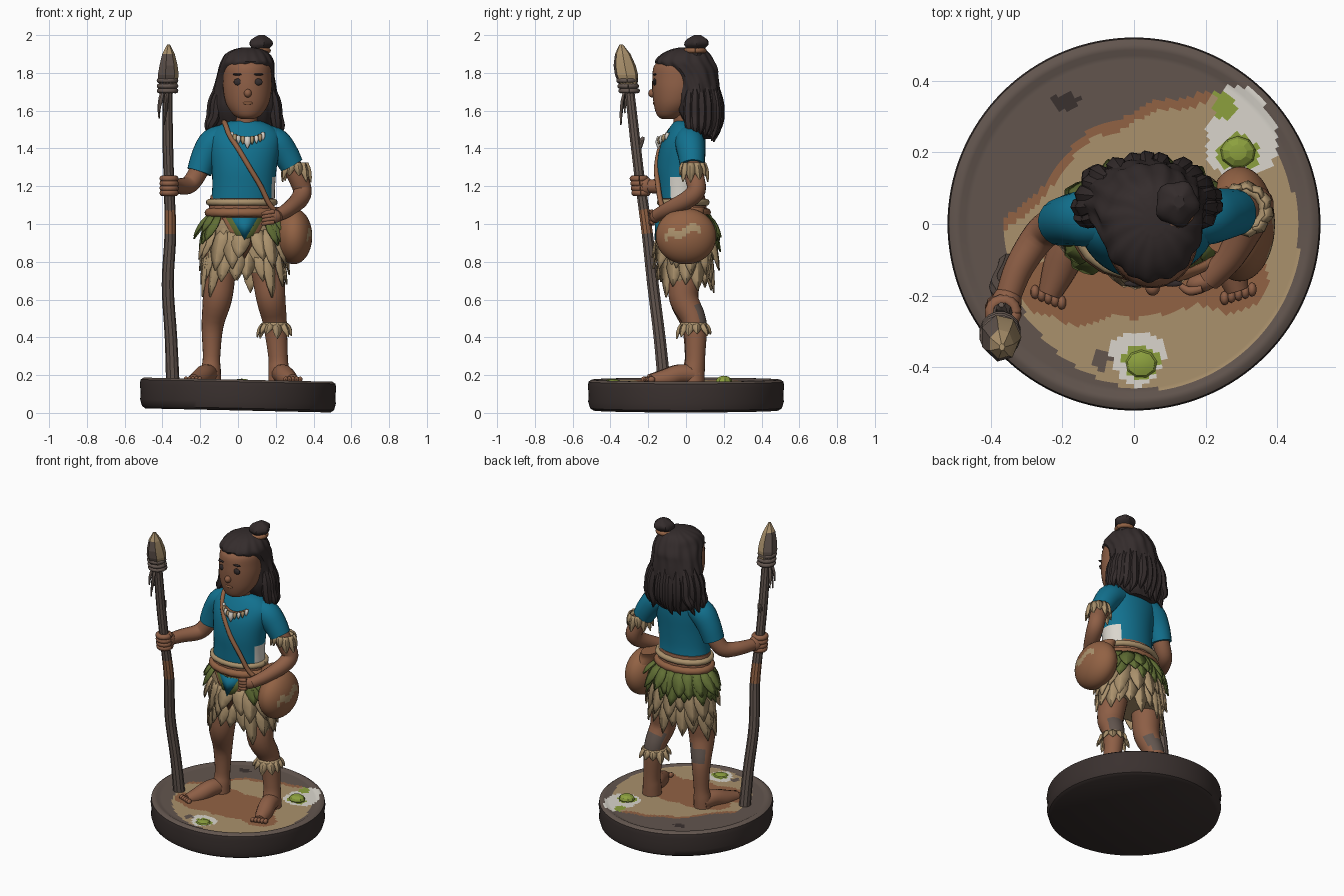
import bpy, bmesh, math, random
from math import sin, cos, pi, radians
from mathutils import Vector, Matrix, Quaternion

random.seed(4)


def mat(name, r, g, b):
    m = bpy.data.materials.new(name)
    m.diffuse_color = [((c / 255 + .055) / 1.055) ** 2.4 for c in (r, g, b)] + [1]
    return m


SKIN = mat("skin brown", 142, 95, 70)
TEAL = mat("teal cloth", 18, 114, 144)
HAIR = mat("dark hair", 52, 44, 44)
GREEN = mat("leaf green", 96, 110, 52)
TAN = mat("dry grass tan", 170, 145, 108)
STONE = mat("grey brown wood", 98, 85, 78)
WHITE = mat("bone white", 218, 214, 205)
EARTH = mat("red brown earth", 146, 98, 68)
DARK = mat("dark base", 58, 49, 47)
MOSS = mat("moss green", 140, 160, 62)


def finish(name, bm, mats, rule=None, angle=50, normals=True):
    mats = mats if isinstance(mats, list) else [mats]
    if normals:
        bmesh.ops.recalc_face_normals(bm, faces=bm.faces)
    bm.normal_update()
    for f in bm.faces:
        f.smooth = True
        if rule:
            f.material_index = rule(f.calc_center_median(), f.normal)
    me = bpy.data.meshes.new(name)
    bm.to_mesh(me)
    bm.free()
    me.set_sharp_from_angle(angle=radians(angle))
    for m in mats:
        me.materials.append(m)
    ob = bpy.data.objects.new(name, me)
    bpy.context.collection.objects.link(ob)
    return ob


def catmull(pts, sub):
    P, out = [pts[0]] + list(pts) + [pts[-1]], []
    for i in range(len(pts) - 1):
        for k in range(sub):
            t = k / sub
            out.append(tuple(.5 * (2 * q + (r - p) * t + (2 * p - 5 * q + 4 * r - s) * t * t
                                   + (3 * q - p - 3 * r + s) * t ** 3) for p, q, r, s in zip(*P[i:i + 4])))
    return out + [pts[-1]]


def skin(name, rings, mats, rule=None, angle=50):
    bm = bmesh.new()
    V = [[bm.verts.new(p) for p in r] for r in rings]
    n = len(V[0])
    for a, b in zip(V, V[1:]):
        for i in range(n):
            bm.faces.new((a[i], a[(i + 1) % n], b[(i + 1) % n], b[i]))
    bm.faces.new(V[0][::-1])
    bm.faces.new(V[-1])
    return finish(name, bm, mats, rule, angle)


def loft(name, rows, mats, rule=None, n=40, sub=4, wave=None, angle=50):
    """Stack of horizontal ellipses: (z, cx, cy, rx, ry)."""
    rings = []
    for z, cx, cy, rx, ry in catmull(rows, sub):
        ring = []
        for i in range(n):
            a = 2 * pi * i / n
            w = wave(a, z) if wave else 1
            ring.append((cx + rx * w * cos(a), cy + ry * w * sin(a), z))
        rings.append(ring)
    return skin(name, rings, mats, rule, angle)


def tube(name, pts, mats, rule=None, n=14, sub=4, angle=50):
    """Round limb along points (x, y, z, radius)."""
    P = catmull(pts, sub)
    C = [Vector(p[:3]) for p in P]
    rings, q, last = [], Quaternion(), Vector((0, 0, 1))
    for i, p in enumerate(P):
        t = (C[min(i + 1, len(C) - 1)] - C[max(i - 1, 0)]).normalized()
        q = last.rotation_difference(t) @ q
        last = t
        rings.append([C[i] + q @ Vector((cos(2 * pi * k / n), sin(2 * pi * k / n), 0)) * p[3] for k in range(n)])
    return skin(name, rings, mats, rule, angle)


def blob(name, c, r, mats, turn=0, rule=None, u=24, v=14, angle=50):
    bm = bmesh.new()
    M = Matrix.Translation(c) @ Matrix.Rotation(radians(turn), 4, 'Z') @ Matrix.Diagonal((*r, 1))
    bmesh.ops.create_uvsphere(bm, u_segments=u, v_segments=v, radius=1, matrix=M)
    return finish(name, bm, mats, rule, angle)


def ring(name, c, rx, ry, r, mats):
    pts = [(c[0] + rx * cos(2 * pi * i / 32), c[1] + ry * sin(2 * pi * i / 32), c[2], r * (1 + .12 * (i % 2)))
           for i in range(33)]
    return tube(name, pts, mats, n=10, sub=1)


def fringe(name, c, rx, ry, count, length, width, flare, material, start=0, stop=360, jitter=.25):
    """Row of pointed, folded leaves hanging around an ellipse."""
    bm = bmesh.new()
    for k in range(count):
        a = radians(start + (stop - start) * (k + .5) / count) + random.uniform(-.06, .06)
        out, side = Vector((cos(a), sin(a), 0)), Vector((-sin(a), cos(a), 0))
        base = Vector((c[0] + rx * cos(a), c[1] + ry * sin(a), c[2]))
        L, fl = (v * random.uniform(1 - jitter, 1 + jitter) for v in (length, flare))
        lean, rows = random.uniform(-.12, .12) * L, []
        for t, w in ((0, .7), (.25, 1), (.5, 1), (.75, .65), (1, .06)):
            p = base + out * (fl * t ** .8) - Vector((0, 0, L * t)) + side * lean * t
            rows.append([bm.verts.new(p + side * width * w * s / 2 + out * (.012 * w * (s == 0)))
                         for s in (-1, 0, 1)])
        for p, q in zip(rows, rows[1:]):
            for s in (0, 1):
                bm.faces.new((p[s], q[s], q[s + 1], p[s + 1]))
    ob = finish(name, bm, material, angle=25, normals=False)
    m = ob.modifiers.new("thickness", 'SOLIDIFY')
    m.thickness = .008
    return ob


# Round base: slightly tilted disc with a painted top
def inside(x, y, cx, cy, rx, ry):
    a = math.atan2(y - cy, x - cx)
    return ((x - cx) / rx) ** 2 + ((y - cy) / ry) ** 2 < 1 + .15 * sin(3 * a + 9 * cx) + .06 * sin(7 * a)


def base_rule(c, n):
    x, y = c.x, c.y
    if n.z < .5 or c.z < .1:
        return 0
    if inside(x, y, .29, .2, .06, .05) or inside(x, y, .25, .33, .03, .04) or inside(x, y, .02, -.385, .05, .045):
        return 4
    if inside(x, y, .3, .25, .1, .13) or inside(x, y, .01, -.37, .075, .075):
        return 5
    if inside(x, y, -.09, -.38, .025, .03):
        return 1
    if inside(x, y, -.19, .34, .04, .025):
        return 0
    edge = min(1.08 * (x + .36), .28 + .33 * (x + .1)) + .012 * sin(30 * x)
    if ((x - .05) / .41) ** 2 + ((y + .03) / .43) ** 2 > 1 or y > edge:
        return 1
    if y > edge - .03 or any(inside(x, y, *e) for e in ((-.17, -.18, .14, .1), (.27, -.15, .1, .1),
                                                        (0, -.06, .28, .15), (0, -.2, .2, .06))):
        return 3
    return 2


profile = [(.001, .013), (.49, .013), (.508, .025), (.518, .06), (.515, .1), (.52, .14), (.516, .165), (.5, .176), (.485, .176)]
profile += [(.47 - .0118 * i, .168) for i in range(40)]
skin("base", [[(r * cos(pi * i / 64), r * sin(pi * i / 64), z - .022 * r * cos(pi * i / 64)) for i in range(128)]
              for r, z in profile], [DARK, STONE, TAN, EARTH, MOSS, WHITE], base_rule, 40)
blob("moss_clump", (.29, .2, .167), (.05, .045, .03), MOSS, u=9, v=6, angle=20)
blob("moss_clump_front", (.02, -.39, .167), (.045, .04, .014), MOSS, u=9, v=6, angle=20)

# Legs and feet
back_patch = lambda c, n: 1 if n.y > .5 and .46 < c.z < .57 else 0
for side, leg, aim in (
        ("left", [(-.08, 0, .95, .09), (-.1, -.01, .72, .085), (-.11, -.01, .6, .077), (-.135, .035, .46, .058),
                  (-.14, .04, .3, .046), (-.143, .035, .23, .052), (-.145, .03, .16, .055)], (-.09, -.225)),
        ("right", [(.12, 0, .95, .09), (.16, -.01, .72, .085), (.175, -.01, .6, .077), (.195, .045, .48, .064),
                   (.212, .05, .3, .052), (.215, .045, .23, .055), (.218, .04, .16, .058)], (.07, -.225))):
    tube(side + "_leg", leg, [SKIN, STONE], back_patch, n=20)
    x, y = leg[-1][:2]
    tip = (x + aim[0], y + aim[1])
    tube(side + "_foot", [(x, y + .02, .2, .05), (x + aim[0] * .3, y + aim[1] * .3, .205, .052),
                          (x + aim[0] * .65, y + aim[1] * .65, .182, .05), (*tip, .172, .033)], SKIN)
    d = Vector(aim).normalized()
    for k in range(-2, 3):
        off = Vector((-d.y, d.x)) * k * .02
        blob(side + "_toe", (tip[0] + off.x + d.x * .01, tip[1] + off.y + d.y * .01, .177),
             (.013, .02, .016), SKIN, u=10, v=6)

# Knee band
ring("knee_band", (.195, .04, .465), .06, .06, .013, TAN)
fringe("knee_fringe", (.195, .04, .475), .063, .063, 11, .07, .05, .03, TAN)

# Hips, skirt layers and front cloth
loft("hips", [(.84, .03, 0, .15, .1), (.95, .025, -.01, .19, .125), (1.04, .02, -.012, .178, .125),
              (1.1, .02, -.015, .172, .122), (1.15, .02, -.015, .165, .115)], [SKIN, TAN],
     lambda c, n: 1 if c.z < 1.02 else 0)
loft("under_skirt", [(.74, .03, -.005, .2, .125), (.85, .03, -.005, .21, .135), (.98, .025, -.01, .19, .125)], TAN, n=48,
     wave=lambda a, z: 1 + .04 * sin(14 * a))
fringe("grass_skirt_lower", (.03, 0, .86), .195, .125, 20, .2, .09, .03, TAN)
fringe("grass_skirt_upper", (.03, 0, .97), .195, .128, 18, .2, .1, .045, TAN)
fringe("leaf_skirt", (.025, -.005, 1.045), .178, .125, 19, .16, .095, .06, GREEN, -50, 230)
fringe("leaf_skirt_outer", (.025, -.005, 1.05), .18, .127, 13, .12, .09, .07, GREEN, -35, 215)
for nm, off, ln, wd, m in (("brown", 0, .22, .24, EARTH), ("green", .008, .175, .2, GREEN), ("blue", .016, .12, .14, TEAL)):
    bm = bmesh.new()
    v = [bm.verts.new(p) for p in ((.035 - wd / 2, -.125 - off, 1.035), (.035, -.15 - off, 1.035 - ln),
                                   (.035 + wd / 2, -.125 - off, 1.035), (.035, -.148 - off, 1.035))]
    bm.faces.new((v[0], v[1], v[3]))
    bm.faces.new((v[3], v[1], v[2]))
    finish("front_cloth_" + nm, bm, m, normals=False).modifiers.new("thickness", 'SOLIDIFY').thickness = .008
ring("rope_belt", (.02, -.015, 1.115), .173, .123, .017, TAN)
ring("hip_band", (.02, -.013, 1.06), .175, .123, .022, EARTH)

# Shirt, sleeves and neck
loft("shirt", [(1.135, .027, -.025, .168, .122), (1.2, .03, -.028, .166, .122), (1.3, .033, -.028, .172, .126),
               (1.4, .036, -.018, .185, .122), (1.47, .037, -.005, .185, .105), (1.52, .038, .002, .14, .082),
               (1.545, .04, 0, .08, .06)], [TEAL, WHITE],
     lambda c, n: 1 if n.x > .6 and 1.13 < c.z < 1.25 and c.y > -.08 else 0)
tube("left_sleeve", [(-.06, .01, 1.46, .07), (-.13, .015, 1.43, .078), (-.175, .012, 1.36, .072), (-.205, .005, 1.275, .066)], TEAL, n=20)
tube("right_sleeve", [(.13, .015, 1.46, .07), (.2, .02, 1.43, .078), (.25, .028, 1.37, .072), (.285, .032, 1.31, .064)], TEAL, n=20)
tube("neck", [(.04, 0, 1.5, .07), (.045, -.01, 1.55, .058), (.05, -.02, 1.63, .058)], SKIN)

# Arms and hands
tube("left_arm", [(-.18, .01, 1.34, .052), (-.225, -.005, 1.25, .05), (-.265, -.035, 1.205, .047),
                  (-.32, -.12, 1.2, .041), (-.35, -.2, 1.2, .036)], SKIN, n=16)
blob("left_palm", (-.355, -.215, 1.2), (.042, .042, .05), SKIN)
for k in range(4):
    ring("left_finger", (-.365, -.243 - .12 * (k - 1.5) * .025, 1.165 + k * .025), .034, .034, .016, SKIN)
tube("right_arm", [(.26, .03, 1.35, .052), (.315, .045, 1.25, .052), (.34, .055, 1.18, .05), (.325, .01, 1.13, .048),
                   (.27, -.09, 1.08, .04), (.21, -.155, 1.045, .034)], SKIN, n=16)
blob("right_palm", (.19, -.162, 1.04), (.045, .028, .035), SKIN, 15)
for k in range(4):
    z = 1.065 - k * .018
    tube("right_finger", [(.19, -.18, z, .013), (.155, -.187, z - .005, .013), (.13, -.172, z - .012, .009)], SKIN, n=8)
ring("arm_band", (.31, .04, 1.3), .052, .052, .013, TAN)
fringe("arm_band_fringe", (.308, .04, 1.325), .058, .058, 11, .085, .05, .02, TAN)

# Bag, strap and necklace
blob("bag", (.295, 0, .935), (.098, .16, .148), [EARTH, TAN], 0,
     lambda c, n: 1 if n.x > .2 and abs(c.z - .965 - .3 * c.y - .015 * sin(60 * c.y)) < .022 and -.11 < c.y < .08 else 0, 48, 32)
loft("bag_neck", [(1.02, .27, .01, .07, .1), (1.06, .25, .01, .055, .085), (1.09, .24, .01, .05, .09)], EARTH)
tube("strap", [(-.075, .04, 1.53, .014), (-.07, -.04, 1.535, .014), (-.045, -.1, 1.47, .014), (0, -.138, 1.4, .014),
               (.06, -.156, 1.3, .014), (.12, -.148, 1.2, .014), (.17, -.13, 1.1, .014), (.23, -.1, 1.04, .014)], EARTH, n=8)
arc = [(.05 + .095 * cos(radians(a)), -.04 + .085 * sin(radians(a)), 1.5 + .045 * sin(radians(a))) for a in range(180, 361, 15)]
tube("necklace_cord", [(*p, .008) for p in arc], EARTH, n=8)
for k in range(2, 11):
    x, y, z = arc[k]
    big = 1.6 if k == 6 else 1
    tube("necklace_tooth", [(x, y - .012, z + .005, .01 * big), (x, y - .02, z - .015 * big, .011 * big),
                            (x, y - .022, z - .035 * big, .002)], WHITE if k % 2 == 0 else TAN, n=8, sub=2)

# Head and face
loft("head", [(1.555, .05, -.09, .03, .035), (1.575, .05, -.085, .07, .068), (1.63, .05, -.062, .11, .108),
              (1.7, .05, -.045, .127, .133), (1.77, .05, -.035, .128, .143), (1.84, .05, -.03, .12, .138),
              (1.88, .05, -.02, .08, .09)], SKIN)
blob("nose", (.052, -.178, 1.692), (.02, .022, .022), SKIN)
blob("mouth", (.052, -.17, 1.64), (.026, .006, .008), EARTH)
for x in (0, .107):
    blob("eye", (x, -.166, 1.752), (.023, .009, .018), HAIR)
    blob("eyebrow", (x, -.166, 1.792), (.028, .009, .006), HAIR)

# Hair mass, hanging locks and top knot
loft("hair", [(1.45, .035, .1, .08, .035), (1.48, .035, .09, .14, .06), (1.55, .035, .075, .178, .098),
              (1.62, .035, .06, .178, .12), (1.7, .035, .055, .168, .125), (1.78, .04, .038, .153, .133),
              (1.82, .045, .018, .147, .15), (1.86, .05, -.005, .138, .155), (1.9, .05, 0, .115, .125),
              (1.925, .055, .01, .075, .085), (1.935, .055, .01, .03, .04)], HAIR, n=80,
     wave=lambda a, z: 1 + .025 * sin(15 * a + 14 * z) + .015 * sin(8 * a - 22 * z), angle=30)
for k in range(15):
    a = radians(-22 + 224 * k / 14)
    j = random.uniform(-.03, .03)
    pos = lambda rx, ry, z, r: (.035 + rx * cos(a + j * 3), .06 + ry * sin(a), z, r)
    tube("hair_lock", [pos(.14, .1, 1.74, .012), pos(.165, .11, 1.65, .03), pos(.175, .115, 1.57, .03),
                       pos(.18 + j, .105, 1.51 + j / 2, .024), pos(.19, .09, 1.46 + j, .003)], HAIR, n=7, angle=30)
loft("top_knot", [(1.89, .11, .045, .05, .05), (1.925, .115, .05, .045, .045), (1.95, .12, .055, .06, .062),
                  (1.975, .122, .06, .052, .055), (2.0, .125, .062, .015, .018)], HAIR, n=24,
     wave=lambda a, z: 1 + .08 * sin(5 * a + 30 * z), angle=30)
ring("hair_tie", (.113, .048, 1.918), .048, .048, .013, EARTH)

# Walking spear: crooked shaft, stone head, bindings
tube("spear_shaft", [(-.345, -.115, .15, .036), (-.355, -.14, .4, .033), (-.372, -.175, .68, .032), (-.358, -.205, .95, .031),
                     (-.365, -.24, 1.2, .028), (-.372, -.27, 1.45, .028), (-.374, -.3, 1.72, .026)], [STONE, EARTH],
     lambda c, n: 1 if .96 < c.z < 1.06 else 0, n=10, angle=30)
tube("spear_twig", [(-.37, -.265, 1.38, .02), (-.37, -.24, 1.43, .016), (-.37, -.225, 1.46, .008)], STONE, n=7)
loft("spear_head", [(1.69, -.374, -.298, .03, .03), (1.735, -.373, -.305, .05, .05), (1.79, -.372, -.315, .058, .063),
                    (1.84, -.37, -.325, .05, .06), (1.9, -.37, -.335, .035, .042), (1.95, -.368, -.343, .008, .01)],
     [STONE, TAN], lambda c, n: 1 if (n.x > .2 and c.z > 1.76 and n.y > -.6) or c.z > 1.92 else 0, n=7, sub=1, angle=10)
for z in (1.705, 1.73, 1.76):
    ring("spear_binding", (-.373, -.3 - (z - 1.7) * .2, z), .045, .045, .012, STONE)
fringe("spear_tassel", (-.374, -.296, 1.7), .03, .03, 3, .15, .025, .02, STONE, 150, 290)
